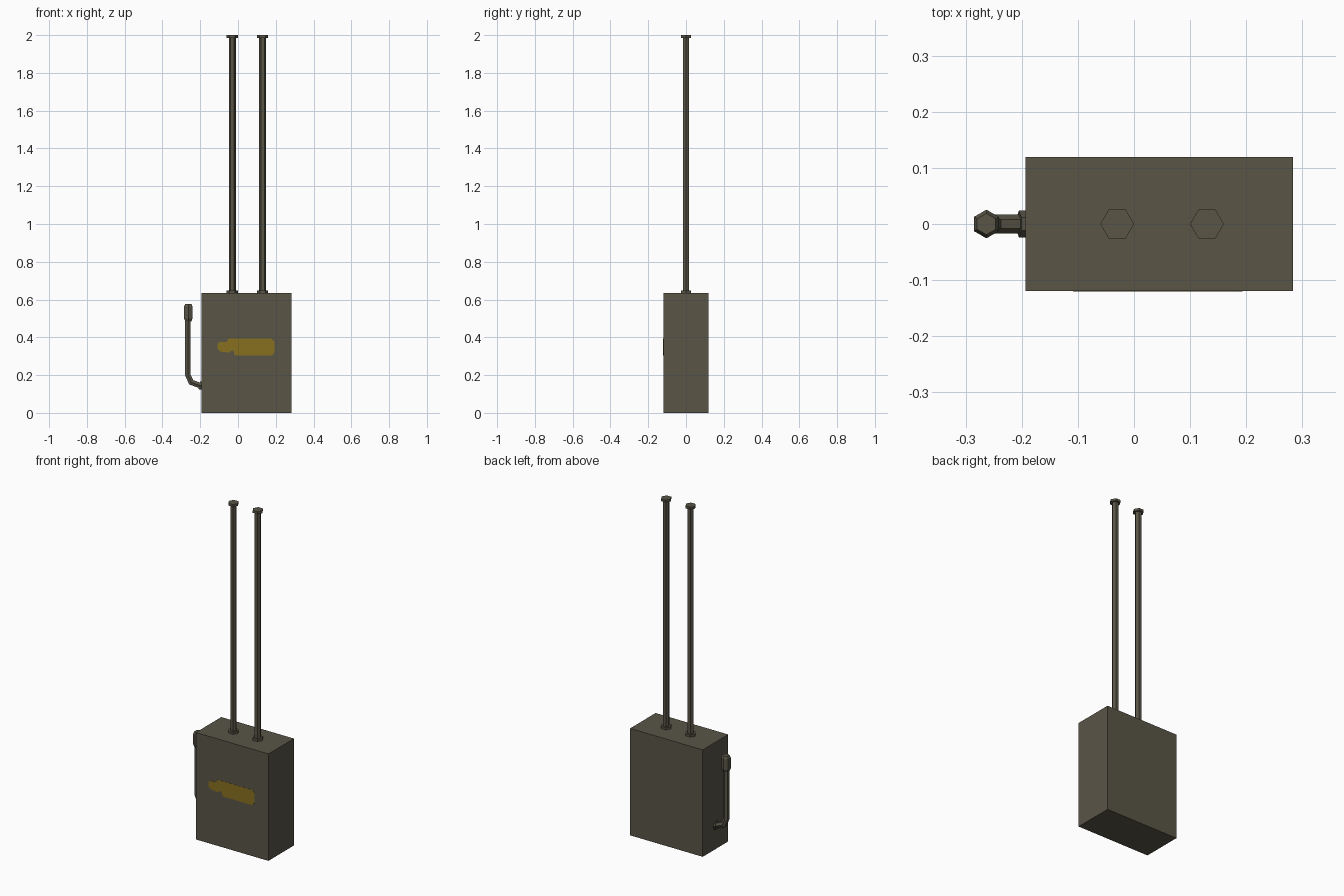
import bpy, bmesh, math
from mathutils import Vector

if "Cube" in bpy.data.objects:
    bpy.data.objects.remove(bpy.data.objects["Cube"])


def material(name, rgb):
    m = bpy.data.materials.new(name)
    m.diffuse_color = (*rgb, 1)
    m.use_nodes = True
    m.node_tree.nodes["Principled BSDF"].inputs["Base Color"].default_value = m.diffuse_color
    return m


OLIVE = material("olive drab", (0.1, 0.09, 0.062))
YELLOW = material("mustard paint", (0.245, 0.163, 0.0145))


def finish(bm, name, mat):
    bmesh.ops.recalc_face_normals(bm, faces=bm.faces)
    me = bpy.data.meshes.new(name)
    bm.to_mesh(me)
    bm.free()
    me.materials.append(mat)
    ob = bpy.data.objects.new(name, me)
    bpy.context.collection.objects.link(ob)
    return ob


def hex_sweep(name, points, radii, phase=0.0):
    """Six-sided tube along an (x, z) path at y = 0, mitred at its bends."""
    bm = bmesh.new()
    pts = [Vector(p) for p in points]
    rings = []
    for i, p in enumerate(pts):
        a = (p - pts[max(i - 1, 0)])
        b = (pts[min(i + 1, len(pts) - 1)] - p)
        a = (a if a.length else b).normalized()
        b = (b if b.length else a).normalized()
        t = (a + b).normalized()
        mitre = 1 / max(t.dot(a), 0.5)
        ring = []
        for k in range(6):
            ang = phase + k * math.pi / 3
            s = radii[i] * math.sin(ang) * mitre
            ring.append(bm.verts.new((p.x + t.y * s, radii[i] * math.cos(ang), p.y - t.x * s)))
        rings.append(ring)
    for r, q in zip(rings, rings[1:]):
        for k in range(6):
            bm.faces.new((r[k], r[(k + 1) % 6], q[(k + 1) % 6], q[k]))
    bm.faces.new(rings[0])
    bm.faces.new(rings[-1])
    return finish(bm, name, OLIVE)


# Main case
bm = bmesh.new()
bmesh.ops.create_cube(bm, size=1)
for v in bm.verts:
    v.co = (0.045 + v.co.x * 0.477, v.co.y * 0.239, 0.3175 + v.co.z * 0.635)
finish(bm, "case", OLIVE)

# Two antennas, each with a base collar and an end cap
for side, x in (("left", -0.03), ("right", 0.13)):
    turn = math.pi / 6
    hex_sweep(side + "_antenna_rod", [(x, 0.63), (x, 1.99)], [0.0185] * 2, turn)
    hex_sweep(side + "_antenna_collar", [(x, 0.63), (x, 0.648)], [0.03] * 2, turn)
    hex_sweep(side + "_antenna_cap", [(x, 1.986), (x, 2.0)], [0.03] * 2, turn)

# Side handset: wall socket, bent cable and mouthpiece
hex_sweep("cable_socket", [(-0.19, 0.143), (-0.205, 0.146)], [0.024] * 2)
hex_sweep("cable", [(-0.195, 0.143), (-0.248, 0.162), (-0.265, 0.2), (-0.265, 0.5)],
          [0.0165] * 4)
hex_sweep("mouthpiece", [(-0.263, z) for z in (0.485, 0.499, 0.564, 0.577)],
          [0.019, 0.0255, 0.0255, 0.019])

# Plain painted patch on the front: rounded bar with a smaller end
outline = [(-0.109, 0.34), (-0.095, 0.325), (-0.05, 0.319), (-0.028, 0.333),
           (-0.014, 0.303), (0.178, 0.303), (0.193, 0.32), (0.193, 0.378),
           (0.178, 0.393), (-0.05, 0.393), (-0.06, 0.374), (-0.094, 0.376),
           (-0.109, 0.366)]
bm = bmesh.new()
face = bm.faces.new([bm.verts.new((x, -0.1205, z)) for x, z in outline])
ext = bmesh.ops.extrude_face_region(bm, geom=[face])
for v in ext["geom"]:
    if isinstance(v, bmesh.types.BMVert):
        v.co.y = -0.118
finish(bm, "front_paint_patch", YELLOW)
